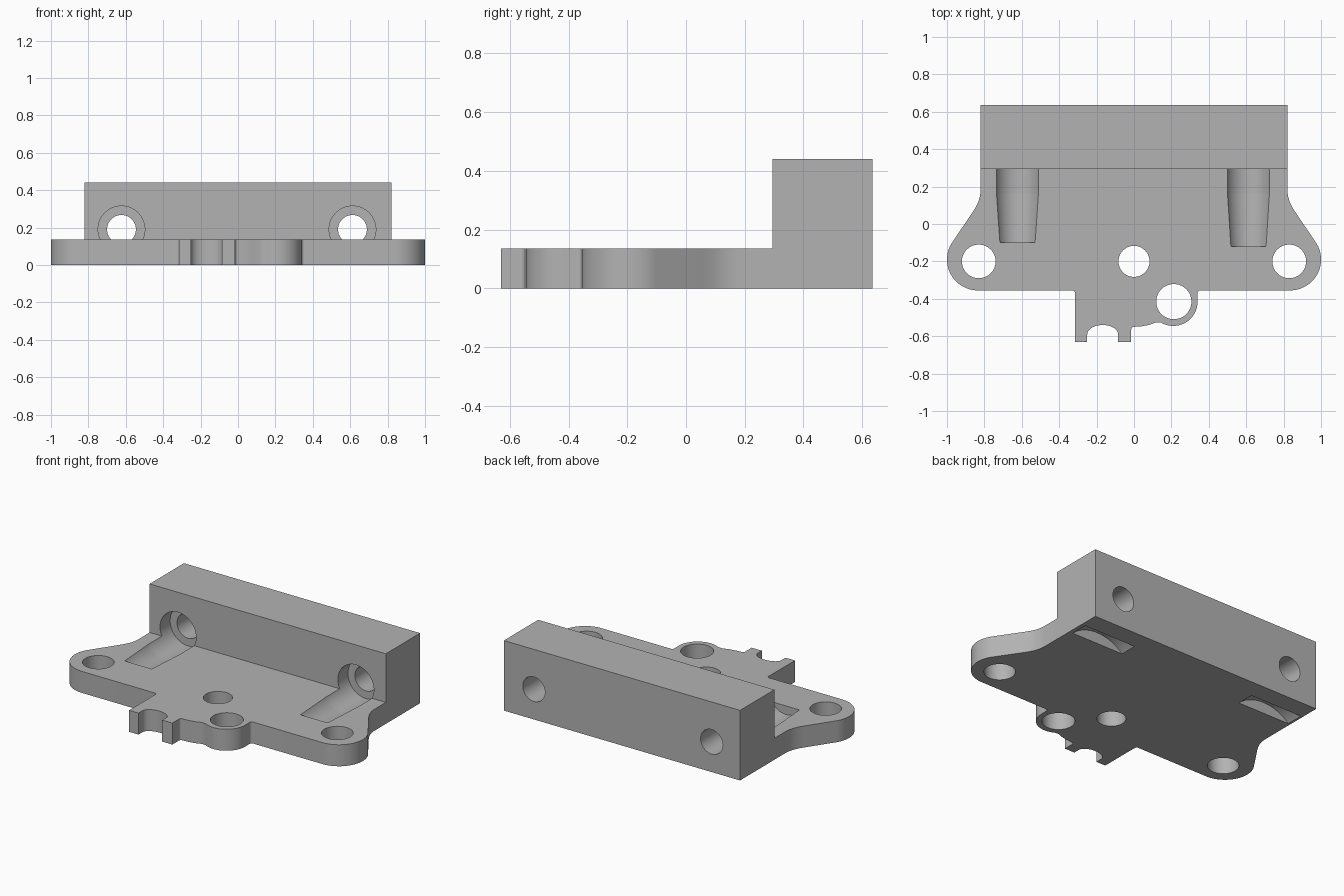
import bpy, bmesh
from math import cos, sin, radians, pi
from mathutils import Matrix, Vector

if "Cube" in bpy.data.objects:
    bpy.data.objects.remove(bpy.data.objects["Cube"], do_unlink=True)

GREY = (0.45, 0.45, 0.45, 1)
grey = bpy.data.materials.new("plain_grey")
grey.use_nodes = True
grey.diffuse_color = GREY
grey.node_tree.nodes["Principled BSDF"].inputs["Base Color"].default_value = GREY

PLATE_H, BLOCK_H = 0.135, 0.44
BLOCK_X, FRONT, BACK = 0.82, 0.295, 0.635
BORE_Z = 0.19


def make(name, bm):
    bmesh.ops.recalc_face_normals(bm, faces=bm.faces)
    mesh = bpy.data.meshes.new(name)
    bm.to_mesh(mesh)
    bm.free()
    obj = bpy.data.objects.new(name, mesh)
    mesh.materials.append(grey)
    bpy.context.collection.objects.link(obj)
    return obj


def prism(name, points, direction):
    bm = bmesh.new()
    face = bm.faces.new([bm.verts.new(p) for p in points])
    out = bmesh.ops.extrude_face_region(bm, geom=[face])
    verts = [g for g in out["geom"] if isinstance(g, bmesh.types.BMVert)]
    bmesh.ops.translate(bm, verts=verts, vec=direction)
    return make(name, bm)


def cone(name, start, end, r1, r2):
    a, b = Vector(start), Vector(end)
    axis = b - a
    bm = bmesh.new()
    turn = axis.to_track_quat("Z", "Y").to_matrix().to_4x4()
    bmesh.ops.create_cone(bm, cap_ends=True, segments=64, radius1=r1, radius2=r2,
                          depth=axis.length, matrix=Matrix.Translation((a + b) / 2) @ turn)
    return make(name, bm)


def combine(target, tool, operation):
    tool.hide_render = True
    mod = target.modifiers.new(tool.name, "BOOLEAN")
    mod.operation, mod.solver, mod.object = operation, "EXACT", tool
    bpy.ops.object.select_all(action="DESELECT")
    bpy.context.view_layer.objects.active = target
    target.select_set(True)
    bpy.ops.object.modifier_apply(modifier=mod.name)
    bpy.data.objects.remove(tool, do_unlink=True)


def arc(cx, cy, rx, ry, start, end, steps=16):
    angles = [radians(start + (end - start) * i / steps) for i in range(steps + 1)]
    return [(cx + rx * cos(a), cy + ry * sin(a)) for a in angles]


# Plate outline: flared ears on both sides, notched tongue and round boss in front
ear = [(-BLOCK_X, 0.45), (-BLOCK_X, 0.18)]
ear += [(-0.823, 0.15), (-0.832, 0.12), (-0.846, 0.09), (-0.865, 0.06)]
ear += arc(-0.835, -0.19, 0.165, 0.165, 146, 270, 28)
outline = list(ear)
outline += arc(-0.33, -0.37, 0.015, 0.015, 90, 0, 6)
outline += [(-0.315, -0.63), (-0.25, -0.63)]
outline += arc(-0.1675, -0.59, 0.0825, 0.05, 180, 0, 18)
outline += [(-0.085, -0.63), (-0.015, -0.63)]
outline += arc(0, -0.565, 0.015, 0.015, 180, 90, 6)
outline += [(0.04, -0.547), (0.08, -0.54), (0.118, -0.526)]
outline += arc(0.21, -0.415, 0.13, 0.13, 240, 360, 28)
outline += arc(0.355, -0.37, 0.015, 0.015, 180, 90, 6)
outline += [(-x, y) for x, y in reversed(ear)]
bracket = prism("mounting_bracket", [(x, y, 0) for x, y in outline], (0, 0, PLATE_H))

# Upright rear block
corners = [(-BLOCK_X, FRONT, 0), (BLOCK_X, FRONT, 0), (BLOCK_X, BACK, 0), (-BLOCK_X, BACK, 0)]
combine(bracket, prism("rear_block", corners, (0, 0, BLOCK_H)), "UNION")

# Vertical holes through the plate
for x, y, r in [(-0.83, -0.2, 0.09), (0.83, -0.2, 0.09), (0, -0.2, 0.083), (0.213, -0.415, 0.094)]:
    combine(bracket, cone("plate_hole", (x, y, -0.1), (x, y, 0.3), r, r), "DIFFERENCE")

# Screw bores with counterbores, tapered access grooves and arched slots underneath
for x, groove_end in [(-0.623, -0.1), (0.612, -0.12)]:
    def at(y):
        return (x, y, BORE_Z)
    combine(bracket, cone("screw_bore", at(0.2), at(0.8), 0.077, 0.077), "DIFFERENCE")
    combine(bracket, cone("counterbore", at(0.16), at(0.395), 0.125, 0.125), "DIFFERENCE")
    combine(bracket, cone("access_groove", at(groove_end), at(0.161), 0.109, 0.125), "DIFFERENCE")
    arch = [(px, 0.405, pz) for px, pz in arc(x, -0.15, 0.25, 0.22, 15, 165, 32)]
    combine(bracket, prism("under_slot", arch, (0, 0.11, 0)), "DIFFERENCE")

bpy.ops.object.select_all(action="DESELECT")
bracket.select_set(True)
bpy.context.view_layer.objects.active = bracket
bpy.ops.object.shade_smooth_by_angle(angle=radians(30))
